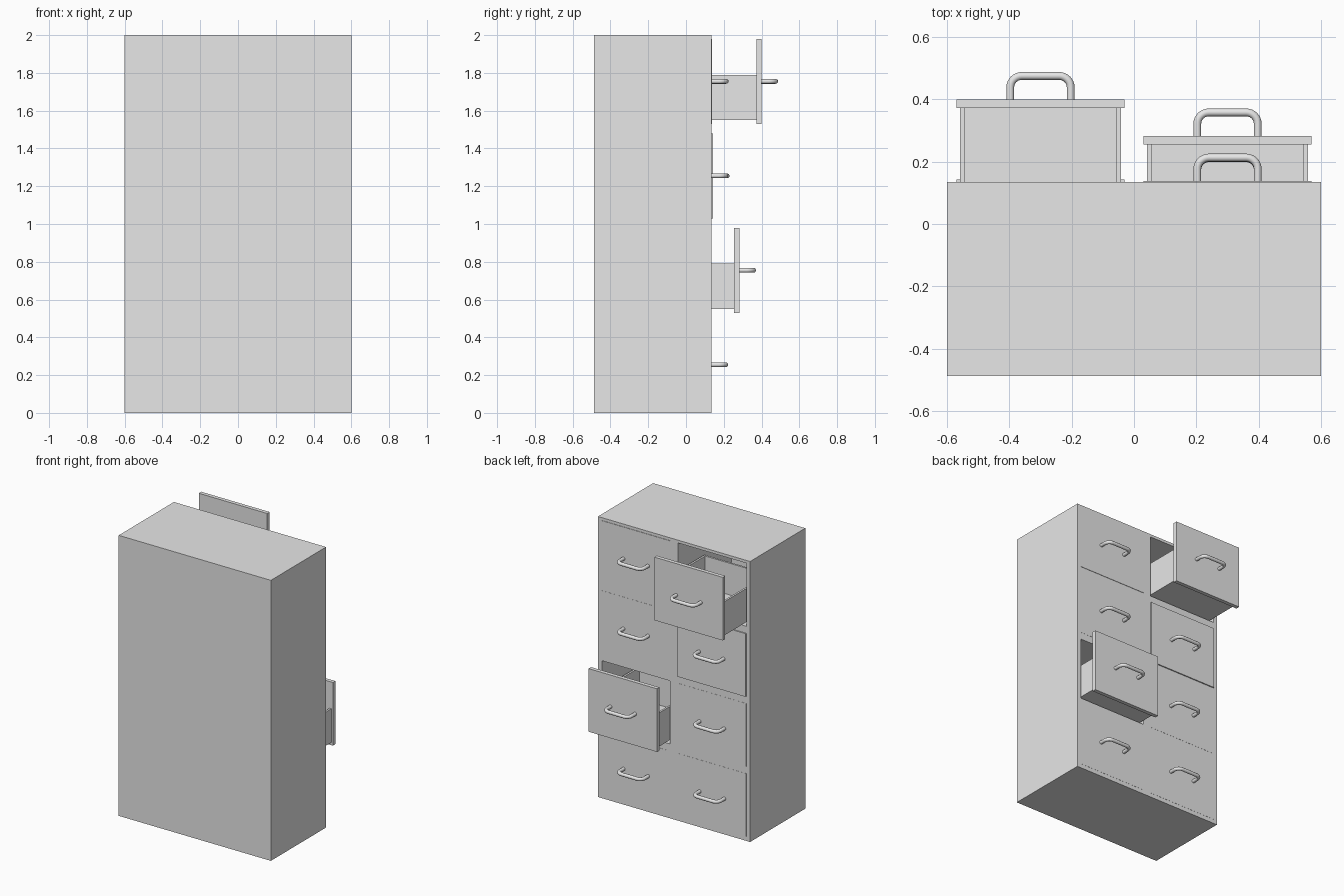
import bpy
import bmesh
import math
from mathutils import Vector

if "Cube" in bpy.data.objects:
    bpy.data.objects.remove(bpy.data.objects["Cube"], do_unlink=True)

grey = bpy.data.materials.new("light_grey")
grey.use_nodes = True
colour = (0.8, 0.8, 0.8, 1)
grey.diffuse_color = colour
grey.node_tree.nodes["Principled BSDF"].inputs["Base Color"].default_value = colour


def boxes(name, extents):
    """One object made of boxes, each given as (x0, x1), (y0, y1), (z0, z1)."""
    bm = bmesh.new()
    for ext in extents:
        made = bmesh.ops.create_cube(bm, size=1)["verts"]
        for v in made:
            v.co = Vector([lo + (hi - lo) * (c + 0.5) for c, (lo, hi) in zip(v.co, ext)])
    mesh = bpy.data.meshes.new(name)
    bm.to_mesh(mesh)
    bm.free()
    mesh.materials.append(grey)
    obj = bpy.data.objects.new(name, mesh)
    bpy.context.collection.objects.link(obj)
    return obj


# Cabinet dimensions
W, H = 0.6, 2.0
BACK, FACE = -0.487, 0.135
SIDE, PANEL = 0.03, 0.017
ROWS, PITCH, CELL = 4, 0.5, 0.45
inner = (BACK + PANEL, FACE)

# Carcass: shell, back panel, central divider and shelves
boxes("cabinet_back", [((-W, W), (BACK, BACK + PANEL), (0, H))])
for name, s in (("right", -1), ("left", 1)):
    boxes(f"cabinet_side_{name}", [(sorted((s * W, s * (W - SIDE))), inner, (0, H))])
boxes("cabinet_top", [((SIDE - W, W - SIDE), inner, (H - 0.02, H))])
boxes("cabinet_base", [((SIDE - W, W - SIDE), inner, (0, 0.03))])
boxes("cabinet_divider", [((-SIDE, SIDE), inner, (0.03, H - 0.02))])
for row in range(1, ROWS):
    z = row * PITCH
    boxes(f"shelf_{row}", [(sorted((s * SIDE, s * (W - SIDE))), inner, (z - 0.02, z + 0.03))
                           for s in (-1, 1)])


def make_handle_mesh():
    """Bow handle swept along a path with two rounded corners."""
    half, reach, r = 0.097, 0.075, 0.037
    path = [(-half, 0)]
    for cx, start in ((r - half, math.pi), (half - r, math.pi / 2)):
        for i in range(9):
            a = start - i * math.pi / 16
            path.append((cx + r * math.cos(a), reach - r + r * math.sin(a)))
    path.append((half, 0))
    curve = bpy.data.curves.new("handle_path", "CURVE")
    curve.dimensions = "3D"
    curve.bevel_depth = 0.0125
    curve.bevel_resolution = 4
    curve.use_fill_caps = True
    spline = curve.splines.new("POLY")
    spline.points.add(len(path) - 1)
    for p, (x, y) in zip(spline.points, path):
        p.co = (x, y, 0, 1)
    temp = bpy.data.objects.new("handle_path", curve)
    bpy.context.collection.objects.link(temp)
    deps = bpy.context.evaluated_depsgraph_get()
    mesh = bpy.data.meshes.new_from_object(temp.evaluated_get(deps))
    bpy.data.objects.remove(temp, do_unlink=True)
    mesh.name = "handle"
    mesh.materials.clear()
    mesh.materials.append(grey)
    mesh.shade_smooth()
    return mesh


handle_mesh = make_handle_mesh()


def drawer(label, cx, z, front):
    """Open-topped tray with an overhanging front and a bow handle."""
    hw, t, thick = 0.27, 0.014, 0.028
    bw, low, high = 0.258, z + 0.02, z + 0.26
    inside, rear = front - thick, front - 0.55
    boxes(f"drawer_front_{label}", [((cx - hw, cx + hw), (inside, front), (z, z + CELL))])
    boxes(f"drawer_tray_{label}", [
        ((cx - bw, cx + bw), (rear, inside), (low, low + t)),
        ((cx - bw, cx - bw + t), (rear, inside), (low + t, high)),
        ((cx + bw - t, cx + bw), (rear, inside), (low + t, high)),
        ((cx - bw + t, cx + bw - t), (rear, rear + t), (low + t, high)),
    ])
    handle = bpy.data.objects.new(f"drawer_handle_{label}", handle_mesh)
    handle.location = (cx, front, z + CELL / 2)
    bpy.context.collection.objects.link(handle)


# Drawers: two pulled out, two barely proud, the rest closed
pulled = {("right", 3): 0.4, ("left", 1): 0.283, ("right", 2): 0.143, ("left", 3): 0.138}
for side, cx in (("right", -0.3), ("left", 0.3)):
    for row in range(ROWS):
        drawer(f"{side}_{row + 1}", cx, 0.03 + row * PITCH, pulled.get((side, row), FACE + 0.001))
